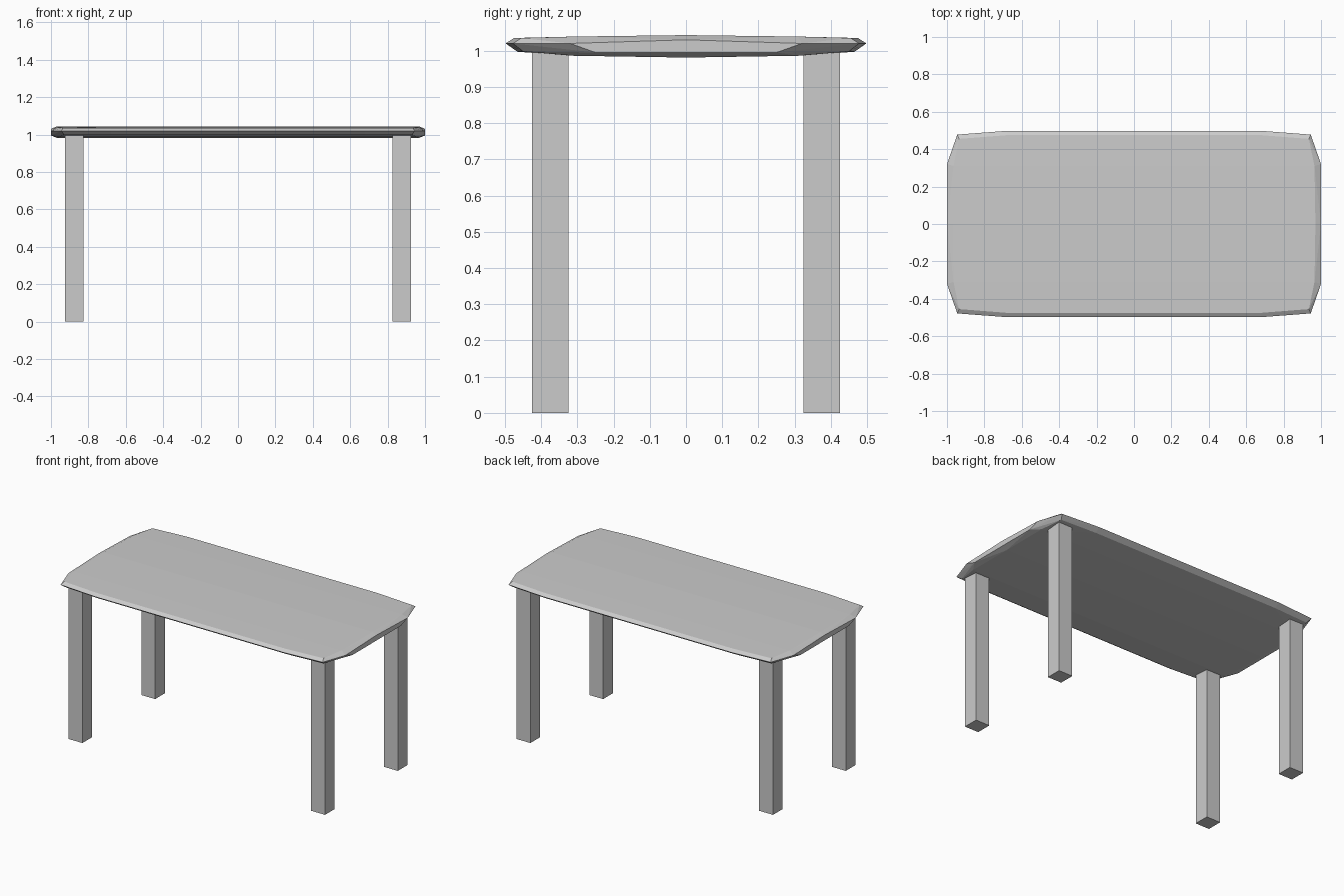
import bpy, bmesh

if "Cube" in bpy.data.objects:
    bpy.data.objects.remove(bpy.data.objects["Cube"])

# Tabletop: gently crowned slab with chamfered corners, hull of one mirrored quadrant
quadrant = [
    # bottom
    (0.965, 0.0, 0.981), (0.96, 0.31, 0.986), (0.93, 0.45, 0.998), (0.68, 0.465, 0.997),
    # rim
    (0.995, 0.0, 0.992), (1.0, 0.25, 0.995), (1.0, 0.0, 1.03), (1.0, 0.32, 1.02),
    (0.945, 0.478, 1.02), (0.68, 0.498, 1.02),
    # top
    (0.97, 0.0, 1.043), (0.965, 0.31, 1.039), (0.935, 0.455, 1.035), (0.68, 0.475, 1.035),
]
bm = bmesh.new()
points = {(sx * x, sy * y, z) for x, y, z in quadrant for sx in (-1, 1) for sy in (-1, 1)}
for p in sorted(points):
    bm.verts.new(p)
result = bmesh.ops.convex_hull(bm, input=bm.verts)
loose = [v for v in bm.verts if not v.link_faces]
bmesh.ops.delete(bm, geom=loose, context='VERTS')
bmesh.ops.dissolve_limit(bm, angle_limit=0.01, verts=bm.verts, edges=bm.edges)
bmesh.ops.recalc_face_normals(bm, faces=bm.faces)
mesh = bpy.data.meshes.new("tabletop")
bm.to_mesh(mesh)
bm.free()
bpy.context.collection.objects.link(bpy.data.objects.new("tabletop", mesh))


# Square legs
def leg(name, x, y):
    bpy.ops.mesh.primitive_cube_add(size=1, location=(x, y, 0.5))
    obj = bpy.context.object
    obj.name = name
    obj.scale = (0.1, 0.1, 1.0)
    bpy.ops.object.transform_apply(location=False, rotation=False, scale=True)


for side, x in (("left", -0.875), ("right", 0.875)):
    for end, y in (("front", -0.375), ("back", 0.375)):
        leg(f"{end}_{side}_leg", x, y)
